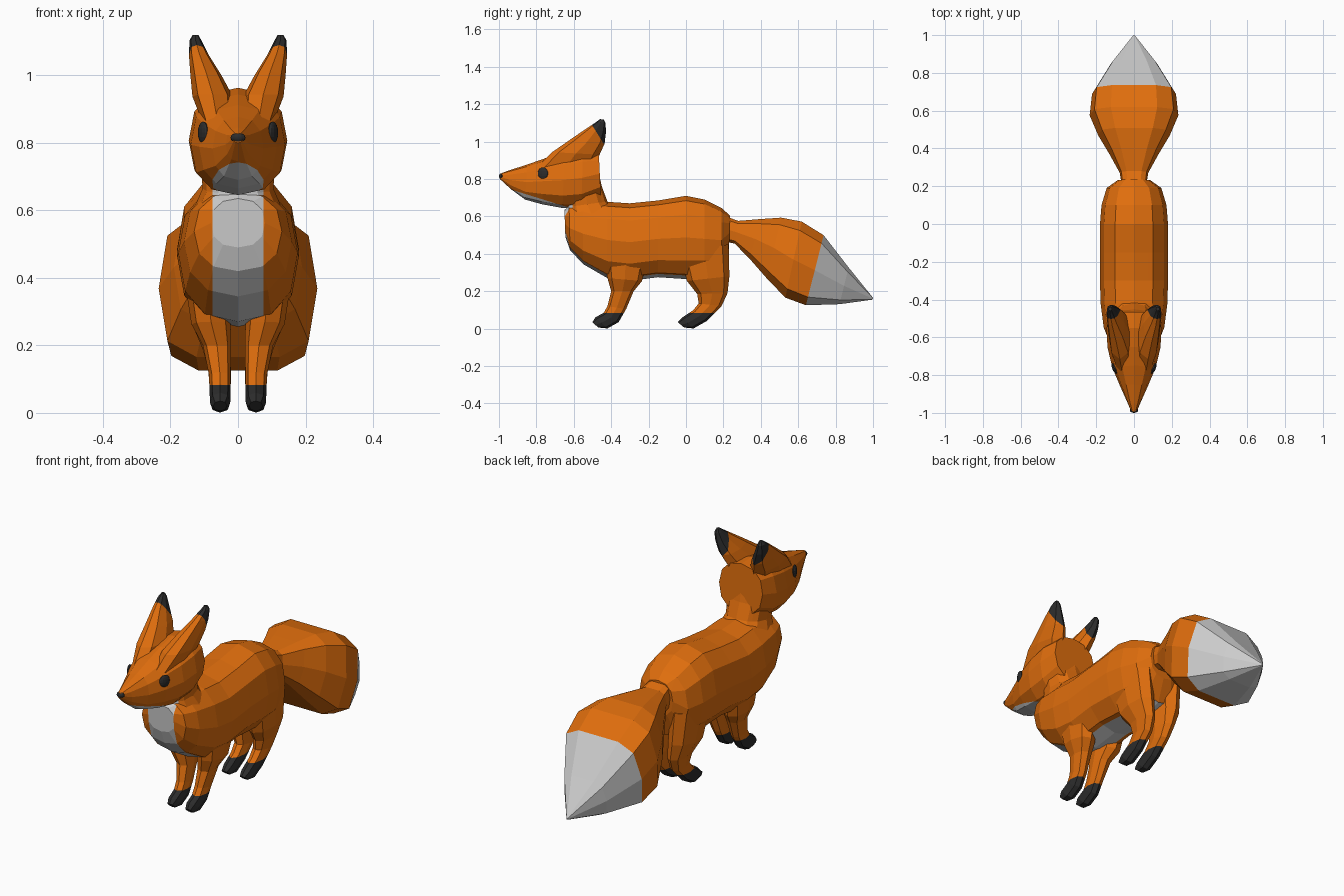
import bpy, bmesh, math
from mathutils import Matrix, Vector


def material(name, r, g, b):
    m = bpy.data.materials.new(name)
    m.diffuse_color = (r, g, b, 1)
    return m


FUR = [material("orange_fur", 0.74, 0.155, 0.004),
       material("pale_fur", 0.6, 0.6, 0.6),
       material("dark_fur", 0.025, 0.025, 0.025)]
ORANGE, WHITE, BLACK = range(3)


def finish(name, bm, mirror=False):
    bmesh.ops.recalc_face_normals(bm, faces=bm.faces)
    me = bpy.data.meshes.new(name)
    bm.to_mesh(me)
    bm.free()
    for m in FUR:
        me.materials.append(m)
    ob = bpy.data.objects.new(name, me)
    bpy.context.collection.objects.link(ob)
    if mirror:
        ob.modifiers.new("Mirror", 'MIRROR')
    return ob


def loft(name, rings, sides=12, p=0.85, step=0, second=WHITE, planes=(), test=None, mirror=False):
    """Each ring: two opposite (y, z) points, half width in x, optional x centre.
    Planes cut the mesh; faces passing test(centre, normal) get the second material."""
    bm = bmesh.new()
    loops = []
    for y1, z1, y2, z2, hw, *cx in rings:
        a, b = Vector((0, y1, z1)), Vector((0, y2, z2))
        mid, u = (a + b) / 2, (a - b) / 2
        mid.x = cx[0] if cx else 0
        loop = []
        for i in range(sides):
            t = 2 * math.pi * (i + step) / sides
            c, s = (math.copysign(abs(f) ** p, f) for f in (math.cos(t), math.sin(t)))
            loop.append(bm.verts.new(mid + u * c + Vector((hw * s, 0, 0))))
        loops.append(loop)
    for l0, l1 in zip(loops, loops[1:]):
        for i in range(sides):
            j = (i + 1) % sides
            bm.faces.new((l0[i], l0[j], l1[j], l1[i]))
    bm.faces.new(loops[0])
    bm.faces.new(loops[-1])
    bmesh.ops.recalc_face_normals(bm, faces=bm.faces)
    for co, no in planes:
        bmesh.ops.bisect_plane(bm, geom=bm.verts[:] + bm.edges[:] + bm.faces[:],
                               dist=1e-4, plane_co=co, plane_no=no)
    bm.normal_update()
    if test:
        for f in bm.faces:
            f.material_index = second if test(f.calc_center_median(), f.normal) else ORANGE
    return finish(name, bm, mirror)


def beyond(co, no):
    return lambda c, n: (c - Vector(co)).dot(Vector(no)) > 0


# Body with a pale chest and belly stripe
stripe = [((0.075, 0, 0), (1, 0, 0)), ((-0.075, 0, 0), (1, 0, 0))]
body = loft("fox_body", [
    (-0.65, 0.635, -0.645, 0.49, 0.08),
    (-0.625, 0.655, -0.62, 0.42, 0.13),
    (-0.55, 0.67, -0.55, 0.345, 0.16),
    (-0.42, 0.678, -0.42, 0.27, 0.177),
    (-0.30, 0.67, -0.30, 0.255, 0.18),
    (-0.15, 0.685, -0.15, 0.275, 0.18),
    (0.00, 0.71, 0.00, 0.265, 0.18),
    (0.10, 0.69, 0.10, 0.27, 0.172),
    (0.19, 0.645, 0.19, 0.30, 0.145),
    (0.235, 0.605, 0.23, 0.42, 0.085),
], planes=stripe,
    test=lambda c, n: abs(c.x) < 0.075 and c.z < 0.64 and c.y < 0.15 and (n.y < -0.3 or n.z < -0.8))
parts = []

# Neck
parts.append(loft("neck", [
    (-0.64, 0.59, -0.36, 0.60, 0.135),
    (-0.635, 0.65, -0.42, 0.68, 0.105),
    (-0.63, 0.74, -0.45, 0.76, 0.11),
    (-0.60, 0.85, -0.475, 0.87, 0.115),
], planes=stripe, test=lambda c, n: abs(c.x) < 0.075 and n.y < -0.5))

# Head tapering to the muzzle, pale chin
chin = ((0, -0.93, 0.742), (0, -0.087, -0.28))
parts.append(loft("head", [
    (-0.995, 0.828, -0.995, 0.80, 0.014),
    (-0.95, 0.845, -0.935, 0.745, 0.036),
    (-0.85, 0.877, -0.86, 0.69, 0.075),
    (-0.75, 0.912, -0.77, 0.665, 0.115),
    (-0.65, 0.943, -0.66, 0.645, 0.14),
    (-0.55, 0.963, -0.56, 0.65, 0.146),
    (-0.467, 0.957, -0.455, 0.70, 0.128),
], planes=[chin], test=beyond(*chin)))

# Ears with dark tips, running forward into the brow
cut = ((0, -0.5, 1.085), (0, 0.105, 0.065))
parts.append(loft("ears", [
    (-0.80, 0.86, -0.49, 0.86, 0.045, 0.06),
    (-0.715, 0.944, -0.462, 0.93, 0.06, 0.075),
    (-0.62, 1.01, -0.435, 0.99, 0.046, 0.095),
    (-0.54, 1.065, -0.428, 1.05, 0.03, 0.115),
    (-0.48, 1.105, -0.43, 1.10, 0.018, 0.126),
    (-0.46, 1.12, -0.44, 1.118, 0.009, 0.126),
], sides=8, p=0.9, second=BLACK, planes=[cut], test=beyond(*cut), mirror=True))

# Legs with dark paws
paw = ((0, 0, 0.083), (0, 0, -1))
legs = {
    "front_legs": [
        (-0.50, 0.035, -0.47, 0.006, 0.02, 0.053),
        (-0.485, 0.06, -0.42, 0.001, 0.03, 0.053),
        (-0.44, 0.085, -0.36, 0.035, 0.031, 0.053),
        (-0.42, 0.12, -0.32, 0.105, 0.032, 0.054),
        (-0.40, 0.20, -0.28, 0.20, 0.042, 0.062),
        (-0.42, 0.27, -0.235, 0.255, 0.058, 0.08),
        (-0.44, 0.41, -0.20, 0.40, 0.065, 0.095),
    ],
    "hind_legs": [
        (-0.045, 0.035, -0.01, 0.006, 0.02, 0.053),
        (-0.02, 0.06, 0.04, 0.001, 0.03, 0.053),
        (0.04, 0.10, 0.11, 0.04, 0.031, 0.053),
        (0.068, 0.135, 0.19, 0.12, 0.034, 0.054),
        (0.06, 0.185, 0.222, 0.19, 0.042, 0.062),
        (0.005, 0.255, 0.232, 0.28, 0.058, 0.08),
        (-0.04, 0.42, 0.228, 0.45, 0.065, 0.092),
    ],
}
for name, rings in legs.items():
    parts.append(loft(name, rings, sides=8, second=BLACK, planes=[paw],
                      test=beyond(*paw), mirror=True))

# Bushy tail with a pale tip
tip = ((0, 0.735, 0.5), (0, 0.375, -0.095))
parts.append(loft("tail", [
    (0.16, 0.62, 0.18, 0.47, 0.06),
    (0.28, 0.578, 0.26, 0.453, 0.075),
    (0.40, 0.589, 0.34, 0.37, 0.13),
    (0.51, 0.598, 0.43, 0.265, 0.19),
    (0.62, 0.578, 0.53, 0.16, 0.235),
    (0.737, 0.505, 0.64, 0.12, 0.222),
    (0.87, 0.33, 0.82, 0.128, 0.125),
    (1.0, 0.165, 0.998, 0.155, 0.004),
], sides=10, p=0.55, step=0.5, test=beyond(*tip)))

# Weld the parts into one skin, leaving no inner walls
for part in parts:
    mod = body.modifiers.new("Join " + part.name, 'BOOLEAN')
    mod.operation, mod.solver, mod.object = 'UNION', 'EXACT', part
bpy.context.view_layer.update()
skin = bpy.data.meshes.new_from_object(body.evaluated_get(bpy.context.evaluated_depsgraph_get()))
body.modifiers.clear()
body.data = skin
for part in parts:
    bpy.data.objects.remove(part)


# Eyes and nose
def bead(name, loc, size, turn=0, mirror=False):
    bm = bmesh.new()
    mat = Matrix.Translation(loc) @ Matrix.Rotation(turn, 4, 'Z') @ Matrix.Diagonal((*size, 1))
    bmesh.ops.create_uvsphere(bm, u_segments=12, v_segments=8, radius=1, matrix=mat)
    for f in bm.faces:
        f.material_index = BLACK
    finish(name, bm, mirror)


bead("eyes", (0.103, -0.765, 0.83), (0.012, 0.03, 0.033), math.radians(-24), True)
bead("nose", (0, -0.987, 0.815), (0.022, 0.013, 0.015))
